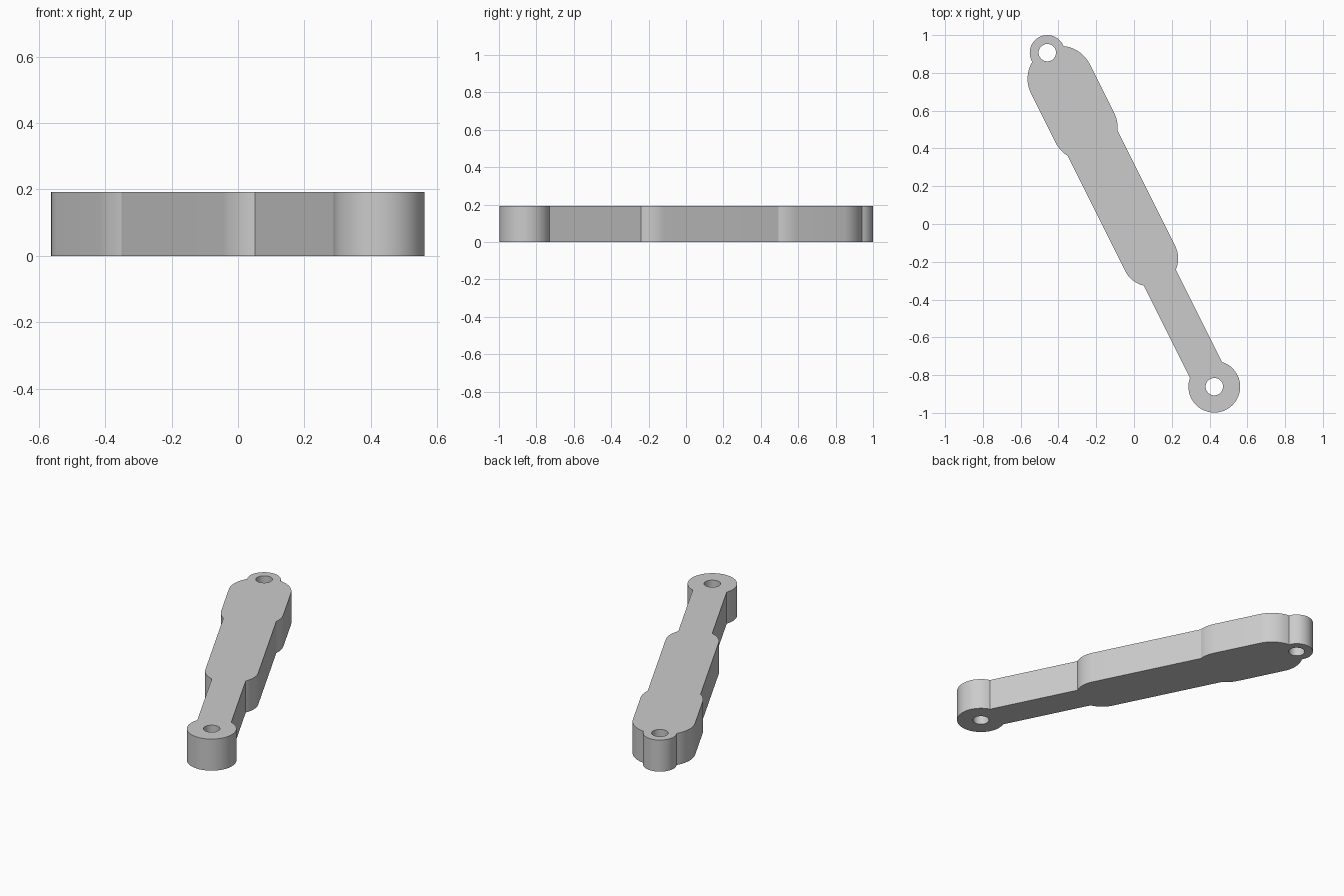
import bpy, bmesh, math
from mathutils import Vector

cube = bpy.data.objects.get("Cube")
if cube:
    bpy.data.objects.remove(cube, do_unlink=True)

HEIGHT = 0.193
HOLE_RADIUS = 0.046
LENGTH = 1.977                                 # distance between the two holes
START = Vector((-0.459, 0.907))                # centre of the small eye
ALONG = Vector((1, -2)).normalized()
ACROSS = Vector((2, 1)).normalized()


def place(s, t):
    """Turn link coordinates (along, across) into the ground plane."""
    p = START + ALONG * s + ACROSS * t
    return (p.x, p.y)


def arc(centre, radius, s_from, s_to):
    """Arc on the positive side of the link axis between two stations."""
    a, b = (math.acos(max(-1, min(1, (centre - s) / radius))) for s in (s_from, s_to))
    n = max(4, math.ceil(abs(b - a) / math.radians(6)))
    angles = [a + (b - a) * i / n for i in range(n + 1)]
    return [(centre - radius * math.cos(v), radius * math.sin(v)) for v in angles]


def circle(centre, radius, n=48):
    turns = [math.tau * i / n for i in range(n)]
    return [place(centre + radius * math.cos(v), radius * math.sin(v)) for v in turns]


# Half outline: small eye, wide head, head shoulder, middle shoulder, large eye
half = []
for spec in [(0, 0.093, -0.093, 0.0077),
             (0.155, 0.174, 0.0077, 0.155),
             (0.4445, 0.174, 0.4445, 0.536),
             (1.218, 0.148, 1.218, 1.3315),
             (LENGTH, 0.137, LENGTH - 0.0987, LENGTH + 0.137)]:
    for p in arc(*spec):
        if not half or math.dist(p, half[-1]) > 0.002:
            half.append(p)
mirrored = [(s, -t) for s, t in reversed(half[1:-1])]
outline = [place(s, t) for s, t in half + mirrored]

# Filled flat profile with two pin holes, extruded to the link's thickness
curve = bpy.data.curves.new("link_arm", "CURVE")
curve.dimensions = "2D"
curve.fill_mode = "BOTH"
curve.extrude = HEIGHT / 2
for loop in (outline, circle(0, HOLE_RADIUS), circle(LENGTH, HOLE_RADIUS)):
    spline = curve.splines.new("POLY")
    spline.points.add(len(loop) - 1)
    for point, (x, y) in zip(spline.points, loop):
        point.co = (x, y, 0, 1)
    spline.use_cyclic_u = True

link = bpy.data.objects.new("link_arm", curve)
bpy.context.collection.objects.link(link)
link.location.z = HEIGHT / 2
bpy.ops.object.select_all(action="DESELECT")
link.select_set(True)
bpy.context.view_layer.objects.active = link
bpy.ops.object.convert(target="MESH")
link = bpy.context.object

# Weld caps to walls
bm = bmesh.new()
bm.from_mesh(link.data)
bmesh.ops.remove_doubles(bm, verts=bm.verts, dist=0.0005)
bmesh.ops.recalc_face_normals(bm, faces=bm.faces)
bm.to_mesh(link.data)
bm.free()

# Plain grey finish
grey = bpy.data.materials.new("light_grey")
grey.use_nodes = True
colour = (0.6, 0.6, 0.6, 1)
grey.diffuse_color = colour
grey.node_tree.nodes["Principled BSDF"].inputs["Base Color"].default_value = colour
link.data.materials.clear()
link.data.materials.append(grey)
bpy.ops.object.shade_smooth_by_angle(angle=math.radians(22))
